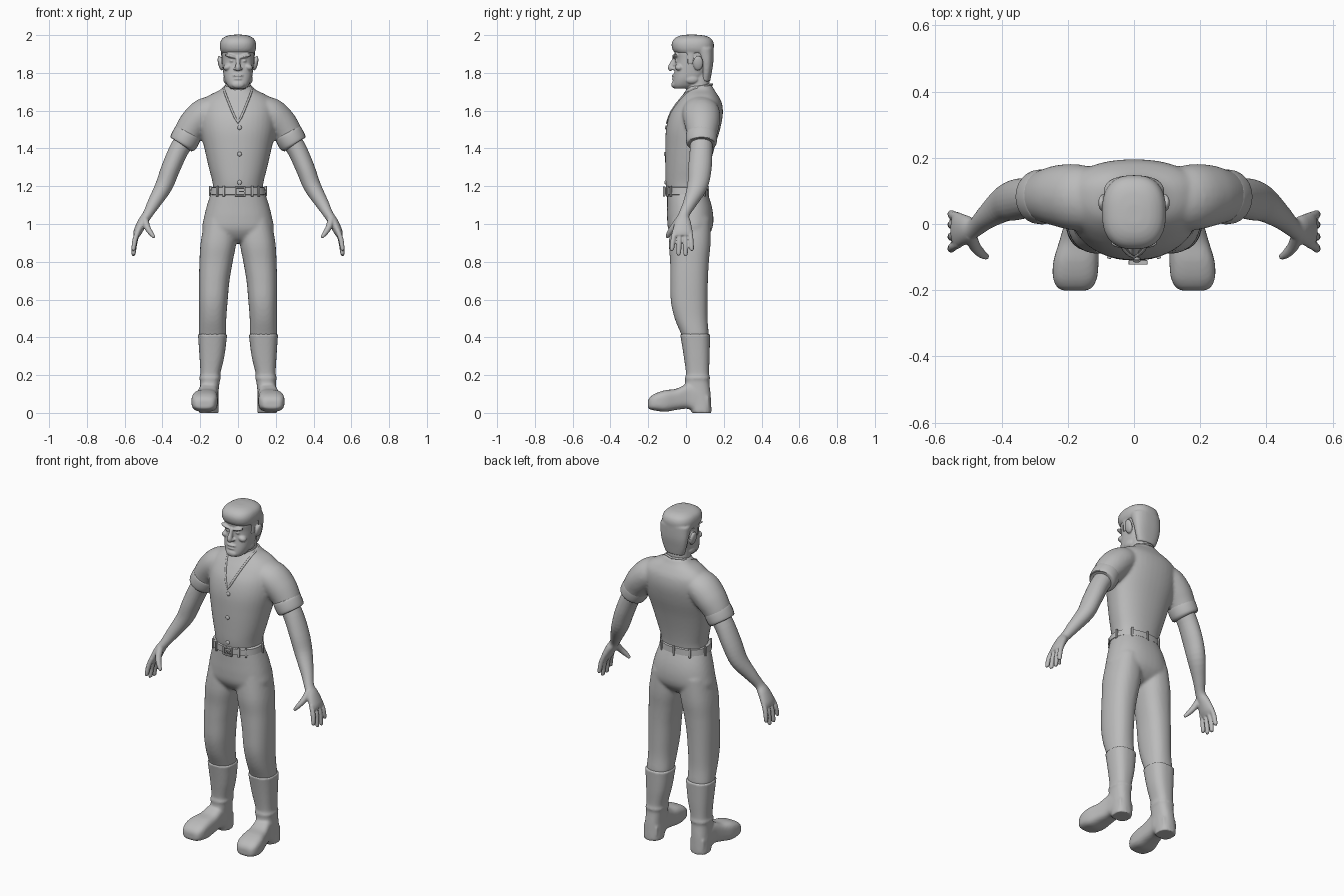
import bpy, bmesh, math
from mathutils import Vector, Matrix

if "Cube" in bpy.data.objects:
    bpy.data.objects.remove(bpy.data.objects["Cube"])

GREY = (0.5, 0.5, 0.5, 1)
clay = bpy.data.materials.new("plain grey")
clay.use_nodes = True
clay.diffuse_color = GREY
clay.node_tree.nodes["Principled BSDF"].inputs["Base Color"].default_value = GREY


def refine(rows, steps=4):
    """Catmull-Rom interpolation of a list of station tuples."""
    out = []
    for i in range(len(rows) - 1):
        a, b, c, d = rows[max(i - 1, 0)], rows[i], rows[i + 1], rows[min(i + 2, len(rows) - 1)]
        for k in range(steps):
            t = k / steps
            out.append([q + t / 2 * (r - p + t * (2 * p - 5 * q + 4 * r - s + t * (3 * (q - r) + s - p)))
                        for p, q, r, s in zip(a, b, c, d)])
    return out + [list(rows[-1])]


def unit(power, n=40):
    """Points of a unit superellipse."""
    for i in range(n):
        a = math.tau * i / n
        c, s = math.cos(a), math.sin(a)
        yield (math.copysign(abs(c) ** (2 / power), c), math.copysign(abs(s) ** (2 / power), s))


def loft(bm, rings):
    loops = [[bm.verts.new(p) for p in ring] for ring in rings]
    n = len(loops[0])
    for low, high in zip(loops, loops[1:]):
        for i in range(n):
            bm.faces.new((low[i], low[(i + 1) % n], high[(i + 1) % n], high[i]))
    bm.faces.new(loops[0])
    bm.faces.new(loops[-1])


def level_ring(z, cx, w, front, back, power, mid):
    ym = front + (back - front) * mid
    return [Vector((cx + w * c, ym + s * (back - ym if s > 0 else ym - front), z))
            for c, s in unit(power)]


def stack(bm, rows, power=2.3, mid=0.5, side=1, steps=4):
    """Horizontal sections: height, centre x, half width, front y, back y."""
    loft(bm, [level_ring(z, cx * side, w, f, b, power, mid) for z, cx, w, f, b in refine(rows, steps)])


def tube(bm, rows, side=1, steps=4):
    """Sections across a path: x, y, z, radius along y, radius across."""
    rows = refine(rows, steps)
    pts = [Vector((r[0] * side, r[1], r[2])) for r in rows]
    rings = []
    for i, p in enumerate(pts):
        t = (pts[min(i + 1, len(pts) - 1)] - pts[max(i - 1, 0)]).normalized()
        a = (Vector((0, 1, 0)) - t * t.y).normalized()
        b = t.cross(a)
        rings.append([p + a * rows[i][3] * c + b * rows[i][4] * s for c, s in unit(2, 24)])
    loft(bm, rings)


def ball(bm, centre, radii, turn=0):
    m = Matrix.Translation(centre) @ Matrix.Rotation(turn, 4, 'Y') @ Matrix.Diagonal((*radii, 1))
    bmesh.ops.create_uvsphere(bm, u_segments=20, v_segments=12, radius=1, matrix=m)


def block(bm, centre, size, turn=0):
    m = Matrix.Translation(centre) @ Matrix.Rotation(turn, 4, 'Z') @ Matrix.Diagonal((*size, 1))
    bmesh.ops.create_cube(bm, size=1, matrix=m)


def finish(bm, name, voxel=0, smooth=3, bevel=0):
    bmesh.ops.recalc_face_normals(bm, faces=bm.faces)
    mesh = bpy.data.meshes.new(name)
    bm.to_mesh(mesh)
    bm.free()
    for f in mesh.polygons:
        f.use_smooth = True
    mesh.set_sharp_from_angle(angle=0.7)
    mesh.materials.append(clay)
    obj = bpy.data.objects.new(name, mesh)
    bpy.context.scene.collection.objects.link(obj)
    if voxel:
        rem = obj.modifiers.new("blend", 'REMESH')
        rem.mode, rem.voxel_size, rem.use_smooth_shade = 'VOXEL', voxel, True
        sm = obj.modifiers.new("soften", 'SMOOTH')
        sm.factor, sm.iterations = 0.5, smooth
    if bevel:
        bev = obj.modifiers.new("round", 'BEVEL')
        bev.width, bev.segments = bevel, 2
    return obj


SIDES = ((1, "left"), (-1, "right"))

# Shirt: torso and sleeves blended together
bm = bmesh.new()
stack(bm, [(1.17, 0, .131, -.1, .105), (1.22, 0, .135, -.108, .11), (1.3, 0, .155, -.11, .125),
           (1.4, 0, .178, -.11, .15), (1.5, 0, .2, -.106, .18), (1.58, 0, .205, -.086, .195),
           (1.64, 0, .195, -.05, .19), (1.68, 0, .155, -.02, .17), (1.71, 0, .095, 0, .15),
           (1.735, 0, .07, .01, .138)], 2.2, .6)
for s, side in SIDES:
    tube(bm, [(.1, .07, 1.615, .09, .07), (.17, .08, 1.585, .1, .085), (.22, .085, 1.54, .095, .085),
              (.255, .085, 1.495, .085, .079), (.287, .083, 1.44, .074, .07)], s)
shirt = finish(bm, "shirt", .009, 5)

# Rolled cuffs
for s, side in SIDES:
    bm = bmesh.new()
    tube(bm, [(.261, .083, 1.487, .07, .066), (.264, .083, 1.481, .081, .075), (.28, .082, 1.451, .083, .077),
              (.294, .082, 1.425, .079, .073), (.297, .082, 1.42, .066, .06)], s, 3)
    finish(bm, side + "_cuff")

# Bare arms with hands
for s, side in SIDES:
    bm = bmesh.new()
    tube(bm, [(.27, .082, 1.46, .058, .055), (.314, .08, 1.39, .06, .052), (.358, .073, 1.29, .062, .05),
              (.393, .06, 1.2, .054, .046), (.445, .02, 1.11, .036, .035), (.479, -.01, 1.05, .029, .026),
              (.505, -.016, 1.01, .042, .026), (.53, -.018, .96, .053, .023), (.54, -.018, .935, .05, .016)],
         s)
    # four fingers, fanned along y
    for y, tip_y, tip in ((-.06, -.075, .868), (-.032, -.039, .845), (-.004, -.002, .842), (.022, .03, .868)):
        mid = (.94 + tip) / 2
        tube(bm, [(.528, y, .965, .012, .013), (.545, (y + tip_y) / 2, mid + .015, .0135, .0135),
                  (.553, tip_y, tip, .012, .011), (.552, tip_y, tip - .01, .006, .006)], s, 3)
    tube(bm, [(.495, -.03, 1.03, .02, .02), (.482, -.065, .985, .018, .017),
              (.46, -.09, .95, .014, .013), (.442, -.1, .928, .009, .008)], s, 3)
    finish(bm, side + "_arm", .005, 2)

# Trousers: hips and two legs
bm = bmesh.new()
stack(bm, [(1.18, 0, .138, -.1, .108), (1.1, 0, .164, -.1, .135), (1.03, 0, .181, -.1, .145),
           (.97, 0, .188, -.093, .137), (.92, 0, .14, -.06, .1), (.9, 0, .08, -.02, .06)], 2.3)
for s, side in SIDES:
    stack(bm, [(1.03, .09, .085, -.08, .13), (.9, .104, .094, -.09, .13), (.8, .116, .088, -.084, .121),
               (.7, .126, .081, -.083, .116), (.59, .131, .076, -.08, .114), (.5, .134, .072, -.06, .114),
               (.42, .135, .072, -.027, .12), (.4, .135, .07, -.02, .118)], 2.3, .5, s)
finish(bm, "trousers", .009, 4)

# Belt, belt loops and buckle
BELT = (.148, -.11, .117)
bm = bmesh.new()
w, f, b = BELT
stack(bm, [(1.153, 0, w - .008, f + .008, b - .008), (1.157, 0, w, f, b),
           (1.192, 0, w - .005, f, b - .002), (1.196, 0, w - .013, f + .008, b - .01)], 2.3, .5, 1, 1)
finish(bm, "belt")
bm = bmesh.new()
ring = level_ring(1.174, 0, *BELT, 2.3, .5)
for i in (1, 6, 10, 14, 19, 25, 27, 33, 35):
    edge = ring[(i + 1) % 40] - ring[i - 1]
    block(bm, ring[i], (.013, .012, .056), math.atan2(edge.y, edge.x))
finish(bm, "belt_loops", bevel=.003)
bm = bmesh.new()
for dz in (-.021, .021):
    block(bm, (.012, -.116, 1.172 + dz), (.056, .014, .009))
for dx in (-.024, .024):
    block(bm, (.012 + dx, -.116, 1.172), (.009, .014, .046))
block(bm, (.02, -.118, 1.172), (.03, .008, .007))
finish(bm, "belt_buckle", bevel=.002)

# Boots: shaft, ankle strap, heel and foot
for s, side in SIDES:
    bm = bmesh.new()
    stack(bm, [(.418, .135, .079, -.032, .128), (.4, .135, .076, -.028, .127), (.3, .138, .066, -.012, .125),
               (.21, .146, .053, 0, .122), (.185, .148, .057, -.006, .127), (.165, .149, .052, -.004, .123),
               (.1, .154, .05, -.01, .13), (.03, .155, .052, .02, .134), (0, .155, .052, .03, .134)],
          2.5, .5, s)
    foot = [(.12, .155, .045, .002, .1), (.05, .155, .051, .004, .15), (.01, .158, .051, .022, .155),
            (-.05, .166, .059, .016, .128), (-.11, .175, .068, .006, .12), (-.16, .178, .067, .012, .104),
            (-.19, .179, .054, .018, .084), (-.201, .179, .036, .026, .064)]
    loft(bm, [[Vector(((cx + w * c) * s, y, (lo + hi) / 2 + (hi - lo) / 2 * v)) for c, v in unit(3.2)]
              for y, cx, w, lo, hi in refine(foot)])
    finish(bm, side + "_boot", .007, 3)

# Head, neck and face
bm = bmesh.new()
stack(bm, [(1.6, 0, .078, -.04, .13), (1.68, 0, .07, -.012, .127), (1.74, 0, .066, .012, .125),
           (1.8, 0, .064, .01, .12)])
stack(bm, [(1.718, 0, .04, -.062, .03), (1.735, 0, .057, -.07, .06), (1.77, 0, .073, -.067, .095),
           (1.82, 0, .08, -.06, .12), (1.87, 0, .084, -.056, .132), (1.92, 0, .084, -.062, .135),
           (1.97, 0, .065, -.04, .11)], 2.5)
tube(bm, [(0, -.058, 1.885, .01, .011), (0, -.068, 1.855, .014, .011), (0, -.08, 1.828, .016, .015),
          (0, -.074, 1.815, .012, .013)])
ball(bm, (0, -.062, 1.738), (.034, .016, .02))
ball(bm, (0, -.064, 1.786), (.028, .011, .008))
ball(bm, (0, -.064, 1.768), (.024, .011, .007))
for s, side in SIDES:
    ball(bm, (s * .036, -.057, 1.888), (.036, .016, .0095), -s * .25)
    ball(bm, (s * .055, -.036, 1.83), (.024, .022, .017), s * .3)
    ball(bm, (s * .014, -.068, 1.822), (.01, .011, .008))
    ball(bm, (s * .033, -.047, 1.864), (.013, .013, .009))
    ball(bm, (s * .064, .03, 1.765), (.014, .035, .022))
    ball(bm, (s * .093, .064, 1.852), (.013, .027, .04), s * .2)
finish(bm, "head", .0045, 2)

# Hair: swept top, cropped back and sideburns
bm = bmesh.new()
stack(bm, [(1.905, 0, .086, -.058, .14), (1.925, 0, .095, -.072, .146), (1.955, 0, .096, -.076, .147),
           (1.98, 0, .085, -.063, .135), (1.996, 0, .058, -.035, .105), (2.002, 0, .025, 0, .06)], 2.5)
stack(bm, [(1.755, 0, .058, .075, .128), (1.8, 0, .074, .08, .136), (1.86, 0, .086, .07, .145),
           (1.93, 0, .092, .04, .147)], 2.4)
for s, side in SIDES:
    block(bm, (s * .08, .025, 1.885), (.016, .034, .08))
finish(bm, "hair", .006, 3)

# Shirt buttons and collar edge, laid on the shirt front
bpy.context.view_layer.update()
body = shirt.evaluated_get(bpy.context.evaluated_depsgraph_get())


def on_front(x, z):
    hit, place, normal, index = body.ray_cast(Vector((x, -1, z)), Vector((0, 1, 0)))
    return place if hit else Vector((x, .03, z))


bm = bmesh.new()
for z in (1.51, 1.37, 1.22):
    ball(bm, on_front(.008, z), (.012, .007, .012))
finish(bm, "shirt_buttons")

half = [on_front(x, z) for x, z in ((.014, 1.56), (.03, 1.595), (.046, 1.635), (.06, 1.67), (.069, 1.695))]
half += [Vector((.075, .055, 1.72)), Vector((.06, .11, 1.734))]
flip = [Vector((-p.x, p.y, p.z)) for p in reversed(half)]
path = [on_front(0, 1.535)] + half + [Vector((0, .138, 1.738))] + flip
curve = bpy.data.curves.new("collar_edge", 'CURVE')
curve.dimensions, curve.bevel_depth, curve.bevel_resolution = '3D', .006, 2
line = curve.splines.new('POLY')
line.points.add(len(path) - 1)
for point, place in zip(line.points, path):
    point.co = (*place, 1)
line.use_cyclic_u = True
curve.materials.append(clay)
bpy.context.scene.collection.objects.link(bpy.data.objects.new("collar_edge", curve))
